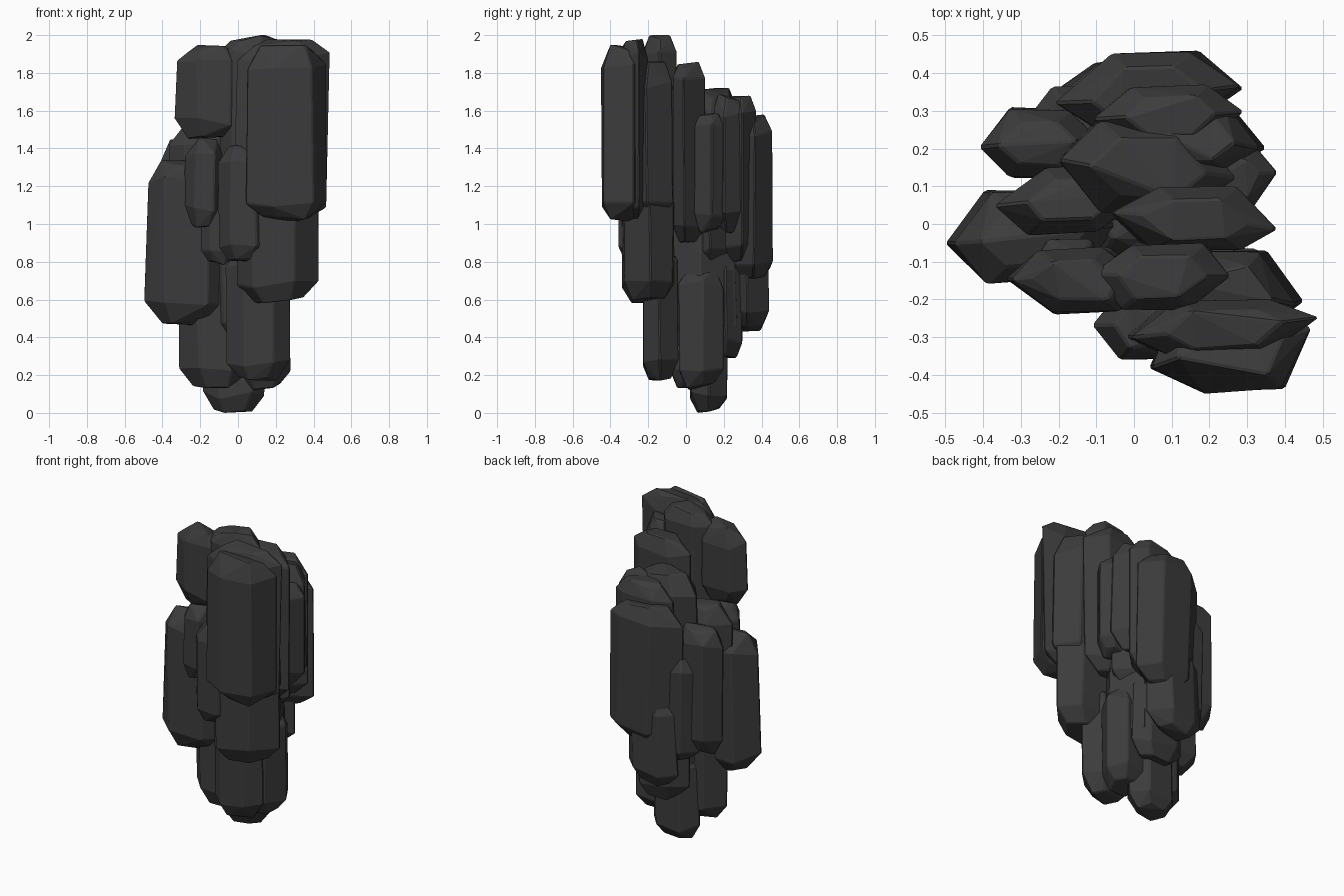
import bpy
import bmesh
import random
from mathutils import Vector

cube = bpy.data.objects.get("Cube")
if cube:
    bpy.data.objects.remove(cube, do_unlink=True)

random.seed(7)

stone = bpy.data.materials.new("dark_grey_stone")
stone.use_nodes = True
stone.diffuse_color = (0.045, 0.045, 0.046, 1)
shader = next(n for n in stone.node_tree.nodes if n.type == 'BSDF_PRINCIPLED')
shader.inputs["Base Color"].default_value = stone.diffuse_color
shader.inputs["Roughness"].default_value = 0.9


def jitter(amount):
    return random.uniform(-amount, amount)


def rock(name, left, right, front, back, bottom, top, tilt=0.0, slant=0.0, shoulder=0.25):
    """Faceted upright shard filling the given bounds (in hundredths)."""
    low = Vector((left, front, bottom)) / 100
    high = Vector((right, back, top)) / 100
    size = high - low
    chamfer = min(0.1, 0.4 * min(size.x, size.y) + 0.02) / size.z
    # Lens outline: tilt lifts the right tip, slant slides the back corners right
    outline = [(-0.5, -0.4 * tilt), (-shoulder - slant, -0.5), (shoulder - slant, -0.48),
               (0.5, 0.4 * tilt), (shoulder + slant, 0.5), (-shoulder + slant, 0.48)]
    outline = [(x + jitter(0.02), y + jitter(0.03)) for x, y in outline]
    rings = [(0, 0.6), (chamfer * 0.9, 0.98), (1 - chamfer, 0.97), (1, 0.62)]
    lean = jitter(0.05)
    points = []
    for height, scale in rings:
        for x, y in outline:
            wobble = jitter(0.28) * chamfer
            points.append(Vector((x * scale + lean * (height - 0.5) + jitter(0.02),
                                  y * scale + jitter(0.025), height + wobble)))
    # Fit the points to the bounds
    for axis in range(3):
        values = [p[axis] for p in points]
        start, span = min(values), max(values) - min(values)
        for p in points:
            p[axis] = low[axis] + (p[axis] - start) / span * size[axis]

    bm = bmesh.new()
    for p in points:
        bm.verts.new(p)
    hull = bmesh.ops.convex_hull(bm, input=bm.verts)
    spare = {g for g in hull["geom_interior"] + hull["geom_unused"]
             if isinstance(g, bmesh.types.BMVert)}
    bmesh.ops.delete(bm, geom=list(spare), context='VERTS')
    bmesh.ops.dissolve_limit(bm, angle_limit=0.12, verts=bm.verts, edges=bm.edges)
    bmesh.ops.recalc_face_normals(bm, faces=bm.faces)
    mesh = bpy.data.meshes.new(name)
    bm.to_mesh(mesh)
    bm.free()
    mesh.materials.append(stone)
    shard = bpy.data.objects.new(name, mesh)
    bpy.context.scene.collection.objects.link(shard)
    # Worn edges
    worn = shard.modifiers.new("worn_edges", 'BEVEL')
    worn.width = 0.006
    worn.segments = 1
    worn.limit_method = 'ANGLE'


# Tall upper shards at the front
rock("front_tall_column", 4, 47, -45, -21, 101, 195, 0.5, -0.07)
rock("front_tall_backing_slab", -3, 49, -36, -20, 102, 198, 0.4)
rock("summit_shard", -11, 26, -23, -5, 115, 200, 0.0, 0.06)
rock("upper_left_slab", -34, 3, -24, -6, 145, 195, -0.1, -0.06)
rock("side_upper_shard", 6, 45, -28, -7, 103, 186, -0.4)

# Middle shards at the front
rock("front_middle_column", -11, 16, -36, -18, 80, 142)
rock("front_lower_right_block", -1, 43, -34, -6, 58, 128, 0.0, 0.04)
rock("front_inner_shard", -29, -7, -23, -4, 98, 146)
rock("front_inner_small_shard", -21, 0, -20, -4, 78, 125)
rock("left_wide_slab", -50, -3, -16, 9, 46, 134, 0.3)

# Upper shards in the middle and at the back
rock("center_ridge_shard", -7, 38, -7, 10, 90, 186, -0.3)
rock("left_ridge_shard", -37, 4, -3, 16, 70, 153, 0.2, 0.06)
rock("inner_back_shard", -21, 28, 2, 28, 75, 172, -0.2)
rock("right_back_shard", 14, 38, 4, 21, 95, 159, 0.3)
rock("right_back_column", -2, 35, 13, 33, 95, 169, -0.4)
rock("back_upper_slab", -12, 29, 20, 37, 80, 168, 0.1)
rock("back_wide_slab", -21, 29, 23, 46, 68, 158, 0.25, 0.04, 0.2)
rock("left_back_column", -41, -8, 12, 31, 64, 145, 0.1)
rock("left_back_inner_column", -29, 1, 20, 37, 58, 126, 0.2)

# Lower shards and the tapering base
rock("middle_core", -20, 26, -12, 27, 35, 125)
rock("front_base_shard", -7, 28, -23, -4, 17, 90)
rock("left_base_slab", -32, 7, -9, 14, 13, 80)
rock("right_base_shard", -1, 28, -4, 20, 12, 78, 0.2)
rock("back_lower_shard", -20, 18, 25, 44, 43, 100, -0.3)
rock("back_base_shard", -18, 20, 12, 30, 29, 85)
rock("bottom_tip", -19, 16, 2, 22, 0, 60)
